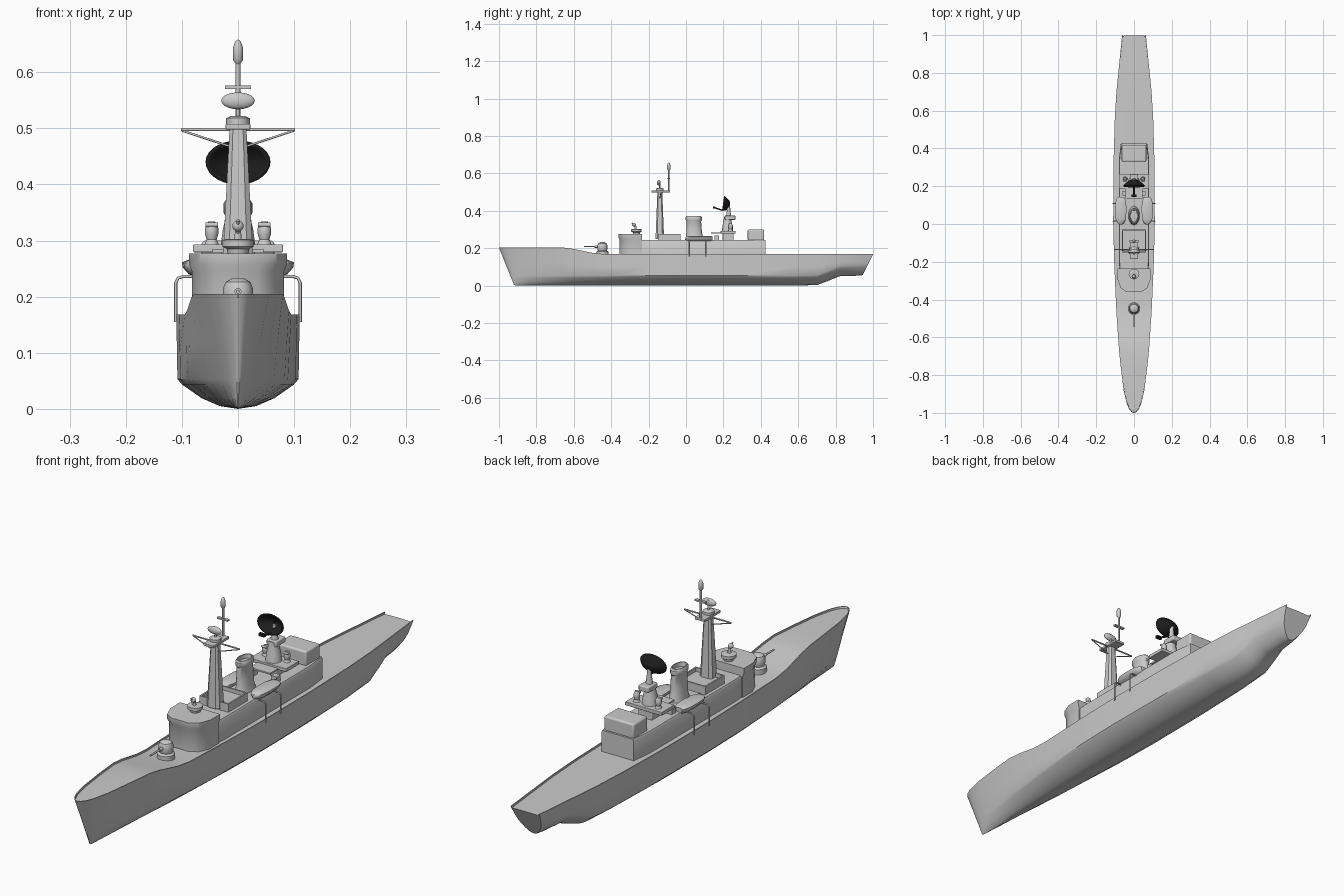
import bpy, bmesh, math
from mathutils import Vector

if "Cube" in bpy.data.objects:
    bpy.data.objects.remove(bpy.data.objects["Cube"])


def mesh_object(name, verts, faces):
    me = bpy.data.meshes.new(name)
    me.from_pydata(verts, [], faces)
    bm = bmesh.new()
    bm.from_mesh(me)
    bmesh.ops.recalc_face_normals(bm, faces=bm.faces)
    bm.to_mesh(me)
    bm.free()
    ob = bpy.data.objects.new(name, me)
    bpy.context.collection.objects.link(ob)
    return ob


def loft(name, rings, caps=True):
    n = len(rings[0])
    verts = [p for r in rings for p in r]
    faces = [(i * n + j, i * n + (j + 1) % n, (i + 1) * n + (j + 1) % n, (i + 1) * n + j)
             for i in range(len(rings) - 1) for j in range(n)]
    if caps:
        faces += [tuple(range(n)), tuple(range(len(verts) - n, len(verts)))]
    return mesh_object(name, verts, faces)


def prism(name, half, levels):
    """Outline given as right half (x, y); levels are (z, x scale, y offset at front)."""
    outline = half + [(-x, y) for x, y in reversed(half)]
    mid = (min(y for _, y in half) + max(y for _, y in half)) / 2
    return loft(name, [[(x * s, y + (d if y < mid else 0), z) for x, y in outline]
                       for z, s, d in levels])


def box(name, x0, x1, y0, y1, z0, z1, bevel=0.0):
    ring = [(x0, y0), (x1, y0), (x1, y1), (x0, y1)]
    ob = loft(name, [[(x, y, z) for x, y in ring] for z in (z0, z1)])
    if bevel:
        m = ob.modifiers.new("bevel", 'BEVEL')
        m.width, m.segments = bevel, 3
    return ob


def turned(name, x, y, profile, n=20, sx=1.0, sy=1.0, rake=0.0):
    """Stack of round sections, profile is (radius, z)."""
    z0 = profile[0][1]
    return loft(name, [[(x + sx * r * math.cos(2 * math.pi * k / n),
                         y + sy * r * math.sin(2 * math.pi * k / n) + rake * (z - z0), z)
                        for k in range(n)] for r, z in profile])


def tube(name, pts, r):
    cu = bpy.data.curves.new(name, 'CURVE')
    cu.dimensions, cu.bevel_depth, cu.bevel_resolution, cu.use_fill_caps = '3D', r, 2, True
    sp = cu.splines.new('POLY')
    sp.points.add(len(pts) - 1)
    for p, c in zip(sp.points, pts):
        p.co = (*c, 1)
    ob = bpy.data.objects.new(name, cu)
    bpy.context.collection.objects.link(ob)
    return ob


def ball(name, c, rx, ry, rz):
    prof = [(max(math.sin(math.pi * i / 10), 0.02), -math.cos(math.pi * i / 10)) for i in range(11)]
    ob = turned(name, 0, 0, prof, 20)
    ob.scale, ob.location = (rx, ry, rz), c
    return ob


# Hull: y, deck half width, bilge half width, keel z, deck z, lengthwise lean of keel
stations = [
    (-1.0, .003, .002, .004, .205, .080), (-.995, .014, .006, .003, .205, .078),
    (-.98, .026, .011, .001, .205, .070), (-.95, .039, .018, 0, .205, .058),
    (-.88, .055, .030, 0, .205, .035), (-.75, .071, .050, 0, .205, .01),
    (-.66, .080, .064, 0, .204, 0), (-.60, .084, .071, 0, .196, 0),
    (-.50, .091, .083, 0, .175, 0), (-.43, .095, .089, 0, .168, 0),
    (-.2, .105, .103, 0, .168, 0), (.0, .110, .108, 0, .168, 0),
    (.3, .109, .106, 0, .168, 0), (.55, .102, .098, 0, .168, 0),
    (.70, .093, .088, .003, .168, 0), (.76, .087, .081, .025, .168, 0),
    (.82, .081, .074, .05, .168, 0), (.93, .070, .060, .053, .168, -.015),
    (1.0, .063, .050, .056, .168, -.055)]
rings = []
for y, w, b, k, d, lean in stations:
    i = max(w - .004, .3 * w)
    half = [(.3 * b, k + .005), (.6 * b, k + .019), (.92 * b, k + .043), (b, k + .053),
            (b * .55 + w * .45 - .05 * (w - b), k + .6 * (d - k)), (w, d), (i, d), (i, d - .007)]
    ring = [(0, k)] + half + [(0, d - .006)] + [(-x, z) for x, z in reversed(half)]
    rings.append([(x, y + lean * (1 - (z - k) / (d - k)), z) for x, z in ring])
loft("hull", rings)

# Deckhouse, bridge and hangar
prism("deckhouse", [(.075, -.26), (.08, -.2), (.08, .34), (.07, .425)],
      [(.155, 1, 0), (.238, 1, 0), (.245, .95, 0)])
prism("bridge", [(.035, -.355), (.065, -.335), (.082, -.295), (.082, -.235)],
      [(.155, 1, 0), (.245, 1, 0), (.257, 1.06, -.006), (.277, 1.06, -.006)])
box("hangar", -.065, .065, .33, .418, .24, .30, .007)
box("mast_house", -.06, .06, -.15, -.03, .24, .262)
for s in (-1, 1):
    box("mast_house_side", s * .06 - .003, s * .06 + .003, -.15, -.03, .24, .277)
for y in (-.147, -.033):
    box("mast_house_end", -.06, .06, y - .003, y + .003, .24, .277)

# Bridge director
turned("director_base", 0, -.265, [(.018, .275), (.02, .285), (.028, .289), (.028, .301), (.02, .303)])
turned("director_post", 0, -.27, [(.007, .30), (.005, .32)], 12)
ball("director_ball", (0, -.278, .326), .010, .010, .010)
tube("director_sight", [(0, -.27, .31), (0, -.29, .336)], .003)

# Fore gun
turned("gun_base", 0, -.447, [(.032, .162), (.032, .182), (.027, .185), (.022, .19)])
turned("gun_turret", 0, -.447, [(.024, .187), (.027, .198), (.027, .214), (.022, .226), (.012, .232)], 16)
tube("gun_barrel", [(0, -.46, .209), (0, -.545, .209)], .0035)
tube("gun_sleeve", [(0, -.46, .209), (0, -.49, .209)], .0065)

# Main mast with platform, yard and aerials
loft("main_mast", [[(x * w, -.14 + y * h, z) for x, y in
                    [(-.6, -1), (.6, -1), (1, -.6), (1, .6), (.6, 1), (-.6, 1), (-1, .6), (-1, -.6)]]
                   for w, h, z in [(.028, .023, .25), (.015, .013, .50)]])
box("mast_platform", -.022, .022, -.185, -.085, .498, .508, .002)
turned("mast_head", 0, -.14, [(.021, .505), (.021, .518), (.012, .522)], 16)
tube("yard", [(-.102, -.135, .498), (.102, -.135, .498)], .003)
for s in (-1, 1):
    tube("yard_brace", [(s * .10, -.135, .496), (s * .012, -.14, .467)], .002)
tube("radar_post", [(0, -.14, .51), (0, -.14, .56)], .004)
ball("mast_radar", (0, -.145, .549), .030, .010, .015)
tube("aerial_pole", [(0, -.092, .50), (0, -.092, .625)], .0042)
box("aerial_crossbar", -.023, .023, -.098, -.086, .570, .576)
turned("aerial_tip", 0, -.092, [(.004, .615), (.009, .622), (.009, .643), (.005, .655), (.001, .658)], 12)

# Funnel with flared base and raised rim
turned("funnel", 0, .045, [(.052, .24), (.044, .262), (.041, .30), (.039, .345), (.043, .35),
                           (.043, .366), (.038, .371), (.033, .371), (.031, .355)],
       24, .6, 1, -.03)

# Aft director platform and tower
box("aft_pedestal", -.03, .03, .195, .255, .24, .285, .004)
box("aft_platform", -.08, .08, .185, .265, .279, .293, .002)
box("aft_walkway", -.045, .045, .135, .19, .279, .285)
turned("aft_tower", 0, .222, [(.031, .29), (.027, .32), (.021, .345), (.019, .37)], 16)
box("tower_head", -.022, .022, .207, .265, .352, .374, .004)
turned("dish_post", 0, .228, [(.014, .37), (.009, .405), (.008, .43)], 12)
for s in (-1, 1):
    turned("side_director", s * .047, .238, [(.014, .29), (.009, .302), (.012, .312),
                                             (.012, .322), (.006, .334)], 12)
    tube("side_sight", [(s * .047 - .011, .23, .328), (s * .047 + .011, .23, .328)], .004)
    box("deck_locker", s * .05 - .012, s * .05 + .012, .152, .176, .24, .268)

# Dark search radar dish
black = bpy.data.materials.new("black")
black.diffuse_color = (.012, .012, .012, 1)
black.use_nodes = True
black.node_tree.nodes["Principled BSDF"].inputs["Base Color"].default_value = black.diffuse_color
dish = loft("search_dish", [[(.056 * r * math.cos(a), .034 * (1 - r * r) - .012,
                              (.036 if math.sin(a) > 0 else .039) * r * math.sin(a))
                             for a in [2 * math.pi * k / 28 for k in range(28)]]
                            for r in (.02, .25, .5, .75, .92, 1)], False)
dish.location, dish.rotation_euler = (0, .212, .439), (math.radians(-8), 0, 0)
sol = dish.modifiers.new("thickness", 'SOLIDIFY')
sol.thickness, sol.offset = .005, 0
arm = tube("dish_feed_arm", [(0, .225, .408), (0, .19, .404), (0, .15, .418)], .004)
horn = box("dish_feed_horn", -.012, .012, .144, .156, .413, .424)
for ob in (dish, arm, horn):
    ob.data.materials.append(black)

# Ship's boats and their davits
for s in (-1, 1):
    boat = []
    for t, k in [(-1, .15), (-.9, .55), (-.6, .9), (0, 1), (.6, .95), (.92, .7), (1, .45)]:
        boat.append([(s * .07 + .03 * k * x, .07 + .073 * t, .252 + z * (.5 + .5 * k))
                     for x, z in [(0, -.018), (.6, -.012), (.95, 0), (1, .009), (.6, .014),
                                  (-.6, .014), (-1, .009), (-.95, 0), (-.6, -.012)]])
    loft("boat", boat)
    for y in (.015, .108):
        tube("davit", [(s * .111, y, .155), (s * .111, y, .224), (s * .107, y, .233),
                       (s * .098, y, .236), (s * .06, y, .236)], .0028)

# Smooth shading with crisp edges
bpy.ops.object.select_all(action='DESELECT')
for ob in bpy.context.scene.objects:
    if ob.type == 'MESH':
        ob.select_set(True)
        bpy.context.view_layer.objects.active = ob
bpy.ops.object.shade_smooth_by_angle(angle=math.radians(35))
